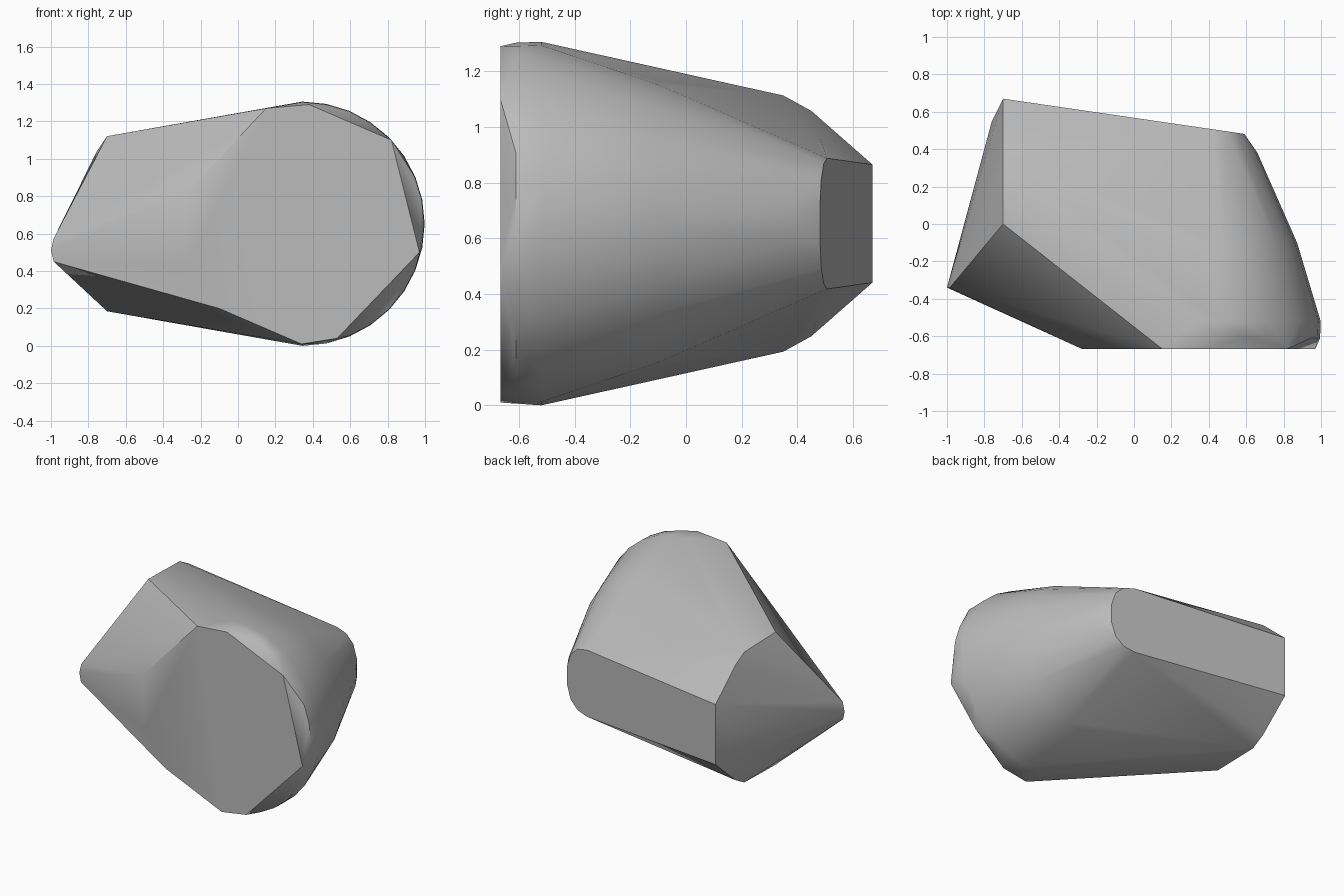
import bpy, bmesh
from math import sin, cos, radians

cube = bpy.data.objects.get("Cube")
if cube:
    bpy.data.objects.remove(cube, do_unlink=True)

MID = 0.653  # height of the stone's axis


def arc(cx, y, r, start, end, count):
    """Points on an upright arc facing the front."""
    step = (end - start) / (count - 1)
    angles = [radians(start + i * step) for i in range(count)]
    return [(cx + r * cos(a), y, MID + r * sin(a)) for a in angles]


def both(x, y, half):
    """A point above the axis and its mirror below."""
    return [(x, y, MID + half), (x, y, MID - half)]


points = []

# Flat front face
for x, z in [(0.15, 1.27), (0.38, 1.29), (0.82, 1.1), (0.97, 0.5), (0.53, 0.04),
             (0.34, 0.01), (-0.1, 0.2), (-0.26, 0.45), (-0.28, 0.81)]:
    points.append((x, -0.667, z))

# Rounded side, tapering towards the back
points += arc(0.345, -0.61, 0.65, -67, 90, 15)
points += arc(0.345, -0.52, 0.653, -90, 90, 17)
points += arc(0.36, -0.1, 0.512, -90, 90, 15)
points += arc(0.39, 0.38, 0.27, -90, 90, 13)

# Slanted back face with a rounded end
for x, half in [(0.42, 0.235), (0.5, 0.215), (0.56, 0.16), (0.59, 0.07)]:
    points += both(x, 0.67 - 0.146 * (x + 0.7), half)
points += both(-0.7, 0.67, 0.212)

# Rim of the tapered flank
for y, half in [(0.45, 0.405), (0.35, 0.46), (0.0, 0.468)]:
    points += both(-0.7, y, half)
points += [(-0.76, 0.55, 0.63), (-0.755, 0.05, 1.04)]

# Blunt tip
points += [(-1.0, -0.34, 0.51), (-0.985, -0.345, 0.45), (-0.985, -0.34, 0.575)]

# Wrap the points in a convex skin
bm = bmesh.new()
for p in points:
    bm.verts.new(p)
bmesh.ops.convex_hull(bm, input=bm.verts[:])
bmesh.ops.delete(bm, geom=[v for v in bm.verts if not v.link_faces], context='VERTS')
bmesh.ops.dissolve_limit(bm, angle_limit=radians(1), verts=bm.verts[:], edges=bm.edges[:])
bmesh.ops.recalc_face_normals(bm, faces=bm.faces[:])
mesh = bpy.data.meshes.new("stone")
bm.to_mesh(mesh)
bm.free()

stone = bpy.data.objects.new("stone", mesh)
bpy.context.collection.objects.link(stone)

# Plain grey
grey = bpy.data.materials.new("stone grey")
grey.use_nodes = True
colour = (0.5, 0.5, 0.5, 1)
grey.diffuse_color = colour
grey.node_tree.nodes["Principled BSDF"].inputs["Base Color"].default_value = colour
mesh.materials.append(grey)

# Smooth shading with crisp rims
bpy.ops.object.select_all(action='DESELECT')
stone.select_set(True)
bpy.context.view_layer.objects.active = stone
bpy.ops.object.shade_smooth_by_angle(angle=radians(30))
